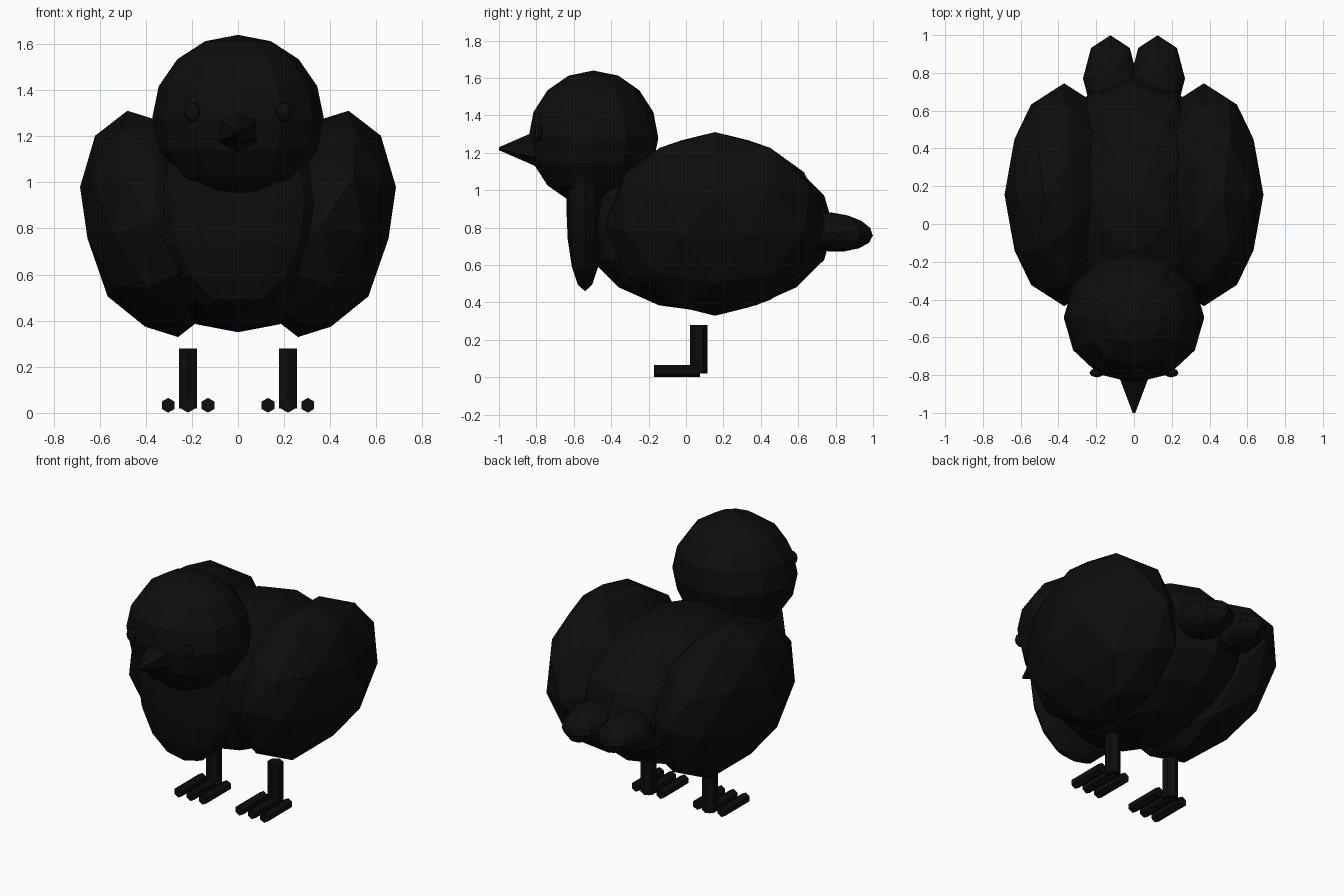
import bpy, bmesh
from math import radians
from mathutils import Matrix, Vector, Euler

default = bpy.data.objects.get("Cube")
if default:
    bpy.data.objects.remove(default, do_unlink=True)

# Single flat colour
black = bpy.data.materials.new("soft_black")
black.use_nodes = True
colour = (0.004, 0.004, 0.004, 1)
black.diffuse_color = colour
black.node_tree.nodes["Principled BSDF"].inputs["Base Color"].default_value = colour


def placed(loc, rot=(0, 0, 0), size=(1, 1, 1)):
    turn = Euler([radians(a) for a in rot]).to_matrix().to_4x4()
    return Matrix.Translation(Vector(loc)) @ turn @ Matrix.Diagonal((*size, 1))


def finish(name, bm, mirror=False):
    mesh = bpy.data.meshes.new(name)
    bm.to_mesh(mesh)
    bm.free()
    mesh.materials.append(black)
    obj = bpy.data.objects.new(name, mesh)
    bpy.context.collection.objects.link(obj)
    if mirror:
        obj.modifiers.new("other_side", "MIRROR").use_mirror_merge = False
    return obj


def ball(name, loc, size, segments=12, rings=8, rot=(0, 0, 0), mirror=False):
    bm = bmesh.new()
    bmesh.ops.create_uvsphere(bm, u_segments=segments, v_segments=rings, radius=1,
                              matrix=placed(loc, rot, size))
    return finish(name, bm, mirror)


def rod(name, loc, r1, r2, depth, rot, mirror=False):
    bm = bmesh.new()
    # Hexagon with its points along local y
    spin = Matrix.Rotation(radians(30), 4, "Z")
    bmesh.ops.create_cone(bm, cap_ends=True, segments=6, radius1=r1, radius2=r2,
                          depth=depth, matrix=placed(loc, rot) @ spin)
    # Keep the points on the y axis whichever way the primitive starts
    ys = max(abs((placed(loc, rot).inverted() @ v.co).y) for v in bm.verts)
    if ys < max(r1, r2) * 0.95:
        fix = placed(loc, rot) @ spin @ placed(loc, rot).inverted()
        bmesh.ops.transform(bm, matrix=fix, verts=bm.verts)
    return finish(name, bm, mirror)


# Body, chest and head
ball("body", (0, 0.115, 0.8), (0.47, 0.675, 0.45))
ball("chest", (0, -0.54, 0.91), (0.33, 0.1, 0.45))
ball("head", (0, -0.495, 1.28), (0.372, 0.347, 0.36))

# Wings, leaning outward at the top
bm = bmesh.new()
bmesh.ops.create_icosphere(bm, subdivisions=2, radius=1,
                           matrix=placed((0.37, 0.155, 0.82), (0, 12.6, 0), (0.305, 0.59, 0.503)))
finish("wings", bm, mirror=True)

# Tail feathers
ball("tail_feathers", (0.125, 0.77, 0.777), (0.145, 0.23, 0.104), 8, 8,
     rot=(-5, 0, 0), mirror=True)

# Face
rod("beak", (0, -0.9, 1.222), 0.095, 0.008, 0.2, (90, 0, 0))
ball("eyes", (0.197, -0.788, 1.305), (0.039, 0.024, 0.042), 8, 6, mirror=True)

# Legs and toes
rod("legs", (0.217, 0.068, 0.15), 0.046, 0.046, 0.26, (0, 0, 0), mirror=True)
for side, x in (("inner", 0.13), ("middle", 0.217), ("outer", 0.303)):
    rod(side + "_toes", (x, -0.048, 0.033), 0.032, 0.032, 0.245, (90, 0, 0), mirror=True)
